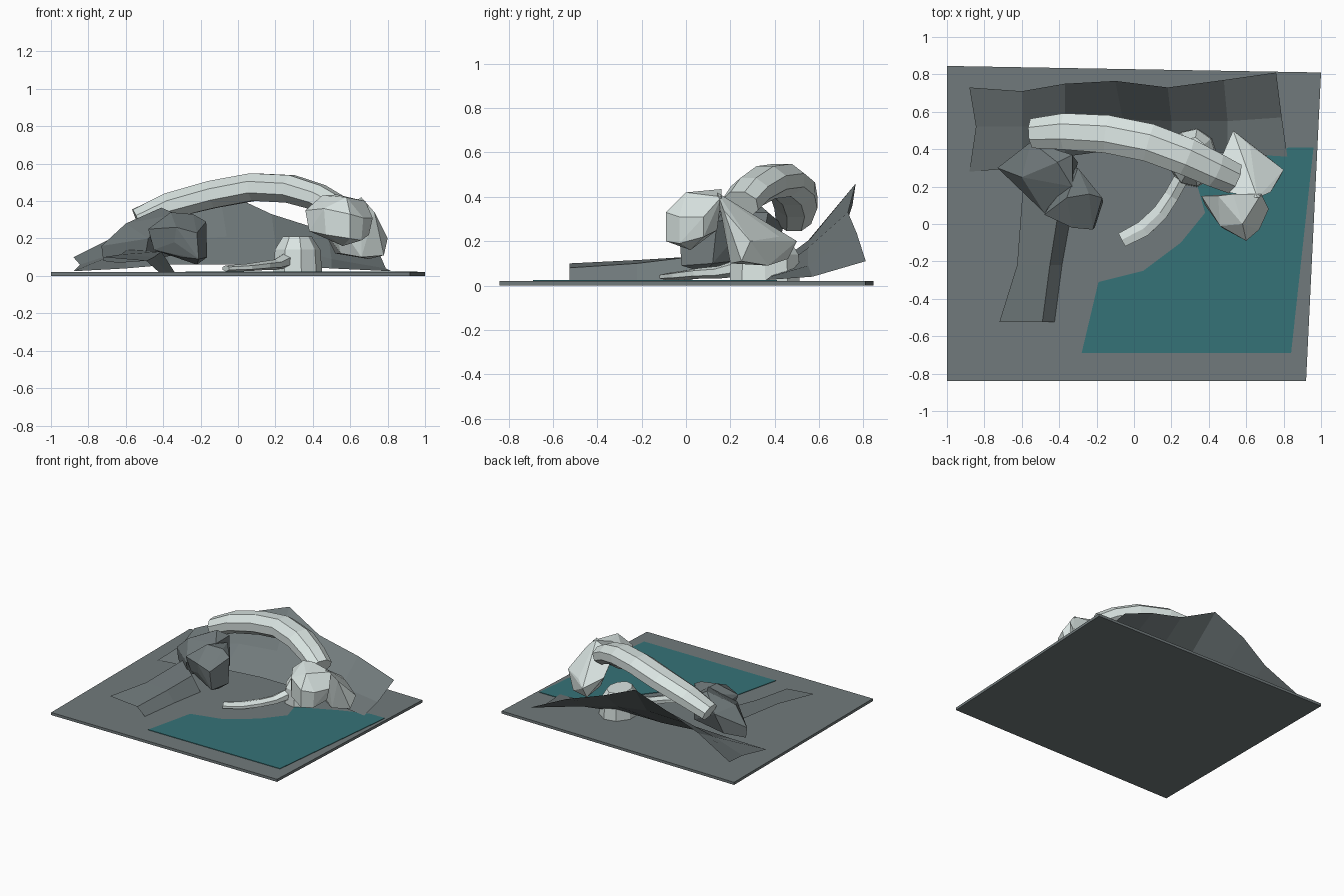
import bpy, bmesh, math
from mathutils import Vector


def material(name, rgb):
    m = bpy.data.materials.new(name)
    m.diffuse_color = (*rgb, 1)
    return m


STONE = material("grey_stone", (0.165, 0.195, 0.20))
PALE = material("pale_stone", (0.70, 0.78, 0.76))
WATER = material("teal_water", (0.036, 0.17, 0.185))


def finish(name, bm, mat, fix=True):
    if fix:
        bmesh.ops.recalc_face_normals(bm, faces=bm.faces)
    me = bpy.data.meshes.new(name)
    bm.to_mesh(me)
    bm.free()
    me.materials.append(mat)
    ob = bpy.data.objects.new(name, me)
    bpy.context.collection.objects.link(ob)
    return ob


def prism(name, outline, z0, z1, mat):
    bm = bmesh.new()
    f = bm.faces.new([bm.verts.new((x, y, z0)) for x, y in outline])
    r = bmesh.ops.extrude_face_region(bm, geom=[f])
    for v in r["geom"]:
        if isinstance(v, bmesh.types.BMVert):
            v.co.z = z1
    return finish(name, bm, mat)


def boulder(name, pts, mat):
    bm = bmesh.new()
    for p in pts:
        bm.verts.new(p)
    r = bmesh.ops.convex_hull(bm, input=bm.verts)
    junk = [v for v in bm.verts if not v.link_faces]
    bmesh.ops.delete(bm, geom=junk, context="VERTS")
    bmesh.ops.dissolve_limit(bm, angle_limit=0.12, verts=bm.verts, edges=bm.edges)
    return finish(name, bm, mat)


def sheet(name, rows, mat):
    # open grid of faces; rows run front to back, points left to right
    bm = bmesh.new()
    g = [[bm.verts.new(p) for p in row] for row in rows]
    for a, b in zip(g, g[1:]):
        for i in range(len(a) - 1):
            bm.faces.new((a[i], a[i + 1], b[i + 1], b[i]))
    return finish(name, bm, mat, False)


def tube(name, path, sides, mat):
    # path entries: x, y, z, half width, half height
    bm = bmesh.new()
    pts = [Vector(p[:3]) for p in path]
    rings = []
    for i, p in enumerate(path):
        t = (pts[min(i + 1, len(pts) - 1)] - pts[max(i - 1, 0)]).normalized()
        side = t.cross(Vector((0, 0, 1))).normalized()
        up = side.cross(t)
        ring = []
        for k in range(sides):
            a = 2 * math.pi * (k + 0.5) / sides
            ring.append(bm.verts.new(pts[i] + side * math.cos(a) * p[3] + up * math.sin(a) * p[4]))
        rings.append(ring)
    for a, b in zip(rings, rings[1:]):
        for k in range(sides):
            j = (k + 1) % sides
            bm.faces.new((a[k], a[j], b[j], b[k]))
    bm.faces.new(rings[0])
    bm.faces.new(rings[-1])
    return finish(name, bm, mat)


# Ground slab and pool
prism("ground_slab", [(-1, -0.84), (0.92, -0.84), (1, 0.81), (-1, 0.845)], 0, 0.02, STONE)
prism("water_pool", [(-0.28, -0.69), (0.84, -0.69), (0.96, 0.41), (0.83, 0.41), (0.62, 0.33),
                     (0.34, 0.2), (0.38, 0.06), (0.25, -0.1), (0.05, -0.25), (-0.19, -0.31)],
      0.019, 0.024, WATER)

# Rear hillside, open at the back
sheet("rear_hillside", [
    [(-0.88, 0.28, 0.025), (-0.6, 0.3, 0.04), (-0.37, 0.36, 0.06), (-0.08, 0.4, 0.06),
     (0.2, 0.4, 0.06), (0.5, 0.38, 0.04), (0.82, 0.36, 0.025)],
    [(-0.845, 0.52, 0.06), (-0.6, 0.52, 0.14), (-0.37, 0.54, 0.19), (-0.06, 0.56, 0.21),
     (0.2, 0.55, 0.17), (0.5, 0.55, 0.09), (0.79, 0.57, 0.04)],
    [(-0.88, 0.73, 0.1), (-0.6, 0.71, 0.24), (-0.37, 0.75, 0.36), (-0.1, 0.765, 0.46),
     (0.18, 0.73, 0.33), (0.48, 0.77, 0.235), (0.76, 0.81, 0.11)]], STONE)

# Low bank running forward on the left
sheet("front_bank", [
    [(-0.72, -0.525, 0.10), (-0.49, -0.525, 0.08), (-0.425, -0.525, 0.022)],
    [(-0.625, -0.22, 0.115), (-0.45, -0.22, 0.10), (-0.385, -0.22, 0.022)],
    [(-0.595, 0.18, 0.14), (-0.41, 0.03, 0.13), (-0.34, 0.03, 0.022)]], STONE)

# Dark boulders under the left end of the arch
boulder("left_boulder", [
    (-0.73, 0.3, 0.16), (-0.72, 0.3, 0.08), (-0.55, 0.44, 0.27), (-0.6, 0.4, 0.12),
    (-0.6, 0.25, 0.28), (-0.41, 0.33, 0.365), (-0.33, 0.37, 0.33), (-0.65, 0.21, 0.17),
    (-0.64, 0.22, 0.07), (-0.48, 0.06, 0.2), (-0.5, 0.1, 0.08), (-0.33, 0.2, 0.33),
    (-0.3, 0.33, 0.12)], STONE)
boulder("front_left_boulder", [
    (-0.48, 0.05, 0.25), (-0.45, 0.07, 0.14), (-0.34, 0.0, 0.18), (-0.36, 0.14, 0.34),
    (-0.24, 0.16, 0.33), (-0.17, 0.14, 0.29), (-0.165, 0.12, 0.1), (-0.22, -0.03, 0.23),
    (-0.21, -0.02, 0.09), (-0.33, -0.02, 0.26), (-0.22, 0.08, 0.06), (-0.3, 0.3, 0.31),
    (-0.34, 0.3, 0.12), (-0.3, 0.02, 0.1)], STONE)

# Great pale arch
tube("arch", [
    (-0.54, 0.485, 0.30, 0.085, 0.065), (-0.37, 0.495, 0.375, 0.105, 0.075),
    (-0.14, 0.48, 0.435, 0.11, 0.08), (0.08, 0.435, 0.475, 0.11, 0.08),
    (0.28, 0.36, 0.465, 0.108, 0.08), (0.43, 0.29, 0.42, 0.1, 0.075),
    (0.53, 0.245, 0.365, 0.09, 0.07)], 8, PALE)

# Pale boulders at the right end of the arch
boulder("right_front_boulder", [
    (0.36, 0.15, 0.35), (0.38, 0.1, 0.24), (0.45, 0.15, 0.43), (0.53, 0.16, 0.435),
    (0.46, -0.01, 0.36), (0.47, -0.02, 0.22), (0.6, -0.09, 0.33), (0.6, -0.09, 0.2),
    (0.67, -0.03, 0.31), (0.66, -0.03, 0.19), (0.72, 0.08, 0.31), (0.7, 0.08, 0.22),
    (0.68, 0.16, 0.4), (0.56, 0.02, 0.16), (0.58, 0.0, 0.42), (0.6, 0.14, 0.25)], PALE)
boulder("right_back_boulder", [
    (0.5, 0.17, 0.33), (0.66, 0.14, 0.42), (0.73, 0.17, 0.34), (0.46, 0.34, 0.24),
    (0.53, 0.5, 0.2), (0.62, 0.42, 0.22), (0.8, 0.29, 0.2), (0.78, 0.25, 0.11),
    (0.7, 0.37, 0.09), (0.52, 0.46, 0.12), (0.55, 0.25, 0.12), (0.66, 0.2, 0.1)], PALE)

# Low pale mound beneath the arch, with a curved spur
mound = []
for z, rx, ry in ((0.02, 0.135, 0.16), (0.14, 0.125, 0.155), (0.21, 0.08, 0.11)):
    for k in range(9):
        a = 2 * math.pi * k / 9
        mound.append((0.315 + rx * math.cos(a), 0.355 + ry * math.sin(a), z))
boulder("low_mound", mound, PALE)
tube("curved_spur", [
    (-0.065, -0.085, 0.04, 0.045, 0.016), (0.05, -0.025, 0.045, 0.05, 0.02),
    (0.14, 0.06, 0.055, 0.048, 0.024), (0.20, 0.15, 0.06, 0.045, 0.028),
    (0.25, 0.24, 0.08, 0.045, 0.04)], 6, PALE)
